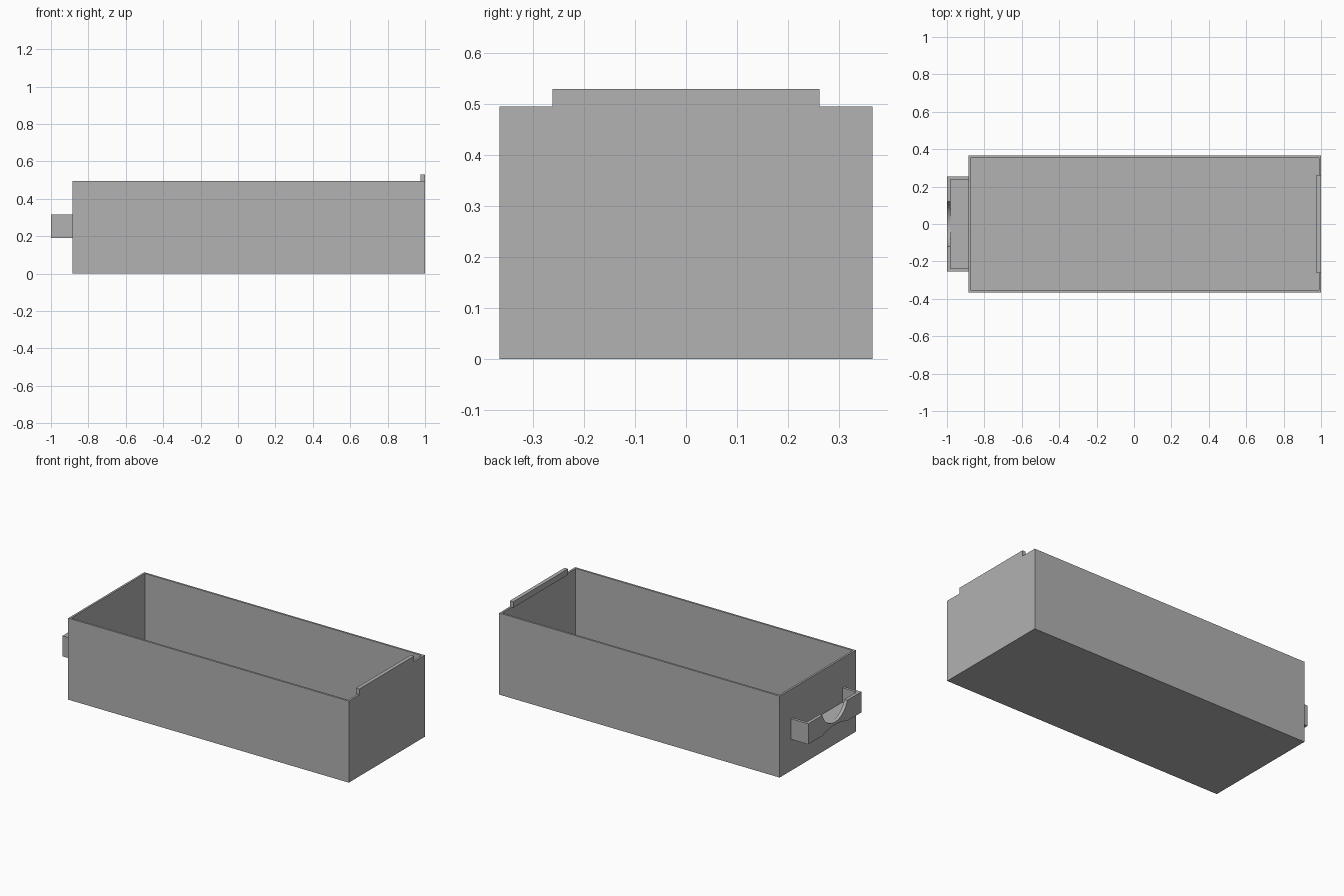
import bpy, bmesh, math

cube = bpy.data.objects.get("Cube")
if cube:
    bpy.data.objects.remove(cube, do_unlink=True)

grey = bpy.data.materials.new("plain grey")
grey.use_nodes = True
colour = (0.445, 0.445, 0.445, 1)
grey.diffuse_color = colour
grey.node_tree.nodes["Principled BSDF"].inputs["Base Color"].default_value = colour


def finish(name, bm):
    bmesh.ops.recalc_face_normals(bm, faces=bm.faces)
    mesh = bpy.data.meshes.new(name)
    bm.to_mesh(mesh)
    bm.free()
    mesh.materials.append(grey)
    obj = bpy.data.objects.new(name, mesh)
    bpy.context.collection.objects.link(obj)
    return obj


def extrude_x(name, profile, x0, x1):
    """Extrude a (y, z) outline from x0 to x1."""
    bm = bmesh.new()
    face = bm.faces.new([bm.verts.new((x0, y, z)) for y, z in profile])
    new = bmesh.ops.extrude_face_region(bm, geom=[face])["geom"]
    verts = [v for v in new if isinstance(v, bmesh.types.BMVert)]
    bmesh.ops.translate(bm, verts=verts, vec=(x1 - x0, 0, 0))
    return finish(name, bm)


def arc(half, z_edge, z_mid, steps=20):
    """Circular arc from -half to half, reaching z_mid at the centre."""
    rise = z_mid - z_edge
    radius = (half * half + rise * rise) / (2 * abs(rise))
    sign = math.copysign(1, rise)
    sweep = math.asin(half / radius)
    points = []
    for i in range(steps + 1):
        a = sweep * (2 * i / steps - 1)
        points.append((radius * math.sin(a),
                       z_mid - sign * radius * (1 - math.cos(a))))
    return points


# Open tray: inset the top of a box and push it down to the floor
X0, X1, HALF, TOP, WALL = -0.885, 1.0, 0.365, 0.495, 0.017
outline = [(-HALF, 0), (HALF, 0), (HALF, TOP), (-HALF, TOP)]
tray = extrude_x("tray", outline, X0, X1)
bm = bmesh.new()
bm.from_mesh(tray.data)
top = max(bm.faces, key=lambda f: f.calc_center_median().z)
bmesh.ops.inset_region(bm, faces=[top], thickness=WALL)
inner = bmesh.ops.extrude_face_region(bm, geom=[top])["geom"]
bmesh.ops.translate(bm, verts=[v for v in inner if isinstance(v, bmesh.types.BMVert)],
                    vec=(0, 0, WALL - TOP))
if top.is_valid:
    bmesh.ops.delete(bm, geom=[top], context='FACES')
bmesh.ops.recalc_face_normals(bm, faces=bm.faces)
bm.to_mesh(tray.data)
bm.free()

# Raised stop on the rear rim
TAB = 0.262
extrude_x("rear_stop", [(-TAB, TOP - 0.001), (TAB, TOP - 0.001),
                        (TAB, 0.53), (-TAB, 0.53)], 0.977, X1)

# Pull handle: scooped front plate, then a U-shaped pocket behind it
H, LOW, HIGH, FLOOR, GRIP = 0.255, 0.19, 0.315, 0.228, 0.12
arch = arc(GRIP, LOW, 0.212)
dip = arc(GRIP, HIGH, FLOOR)
base = [(-H, LOW)] + arch + [(H, LOW), (H, HIGH)]
extrude_x("handle_front", base + dip[::-1] + [(-H, HIGH)], -1.0, -0.98)
IN = H - 0.017
extrude_x("handle_pocket", base + [(IN, HIGH), (IN, FLOOR), (-IN, FLOOR),
                                   (-IN, HIGH), (-H, HIGH)], -0.98, X0)
